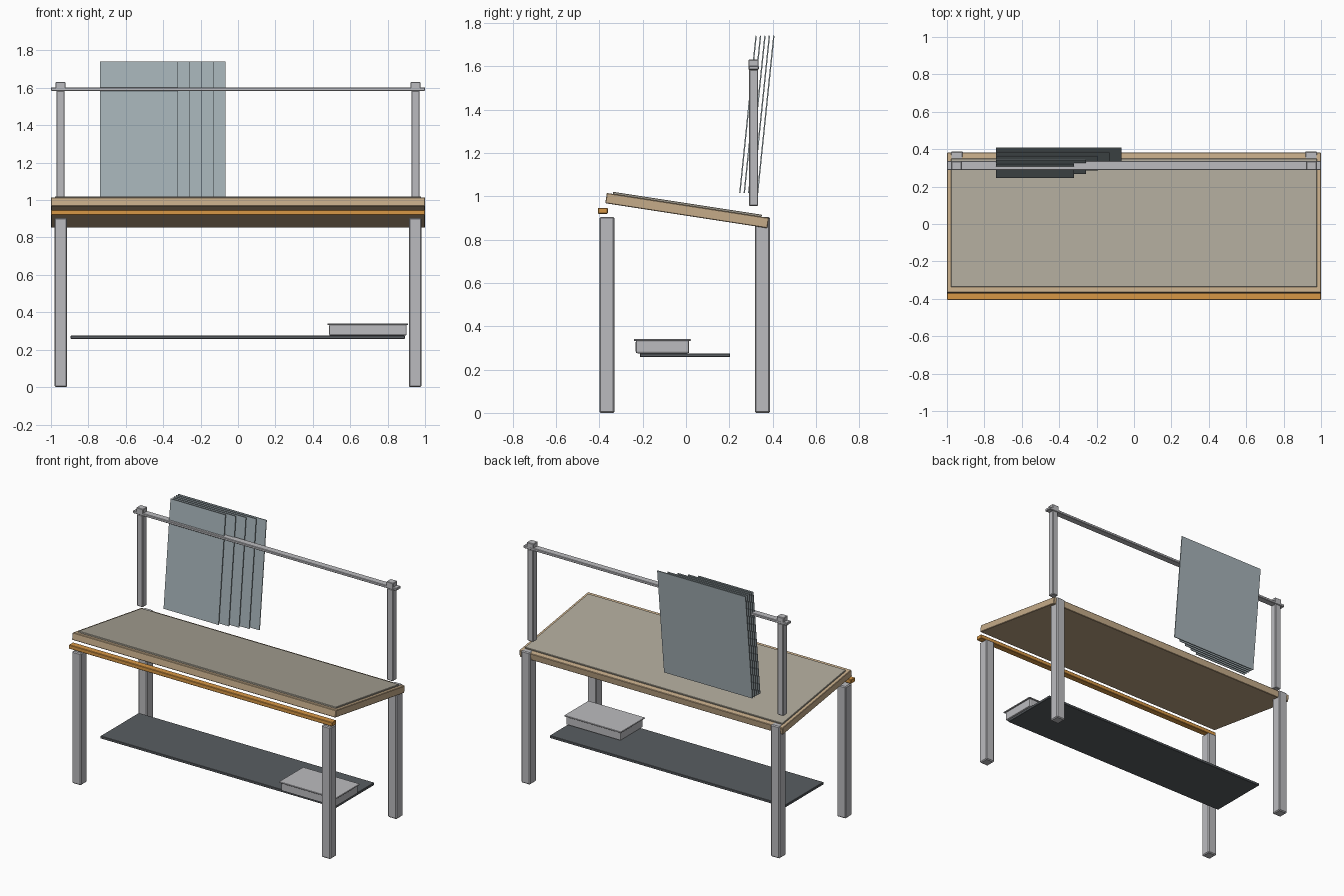
import bpy, math

if "Cube" in bpy.data.objects:
    bpy.data.objects.remove(bpy.data.objects["Cube"])


def material(name, rgb):
    m = bpy.data.materials.new(name)
    m.diffuse_color = (*rgb, 1)
    m.use_nodes = True
    m.node_tree.nodes["Principled BSDF"].inputs["Base Color"].default_value = m.diffuse_color
    return m


wood = material("wood", (0.56, 0.41, 0.25))
orange = material("orange", (0.68, 0.31, 0.06))
mat_tan = material("tan", (0.42, 0.39, 0.32))
slate = material("slate", (0.10, 0.11, 0.12))
glass = material("blue_grey", (0.38, 0.45, 0.48))
steel = material("steel", (0.50, 0.50, 0.52))


def box(name, centre, size, mat, bevel=0.0, tilt=0.0, segments=1):
    bpy.ops.mesh.primitive_cube_add(size=1, location=centre)
    ob = bpy.context.object
    ob.name = name
    ob.scale = size
    bpy.ops.object.transform_apply(location=False, rotation=False, scale=True)
    ob.rotation_euler.x = tilt
    ob.data.materials.append(mat)
    if bevel:
        b = ob.modifiers.new("bevel", 'BEVEL')
        b.width = bevel
        b.segments = segments
    return ob


def span(name, x, y, z, mat, bevel=0.0, segments=1):
    centre = [(a + b) / 2 for a, b in (x, y, z)]
    size = [b - a for a, b in (x, y, z)]
    return box(name, centre, size, mat, bevel, 0.0, segments)


# Legs and rear uprights, mirrored left and right
for side, s in (("left", -1), ("right", 1)):
    box(f"front_leg_{side}", (s * 0.947, -0.365, 0.4525), (0.067, 0.07, 0.905), steel, 0.006)
    box(f"back_leg_{side}", (s * 0.947, 0.353, 0.4525), (0.067, 0.07, 0.905), steel, 0.006)
    box(f"upright_{side}", (s * 0.949, 0.312, 1.27), (0.045, 0.043, 0.63), steel, 0.004)
    box(f"upright_cap_{side}", (s * 0.949, 0.312, 1.608), (0.052, 0.047, 0.045), steel, 0.003)

# Cross rail
span("cross_rail", (-1, 1), (0.289, 0.336), (1.584, 1.602), steel, 0.003)

# Tilted top with inset work surface
tilt = -math.radians(8.75)
cy, cz = 0.005, 0.934
box("tabletop", (0, cy, cz), (2.0, 0.757, 0.048), wood, 0.003, tilt)
off = 0.0275
box("work_surface", (0, cy - math.sin(tilt) * off - 0.003, cz + math.cos(tilt) * off),
    (1.955, 0.695, 0.013), mat_tan, 0.002, tilt)

# Front ledge
span("front_ledge", (-1, 1), (-0.406, -0.361), (0.919, 0.947), orange, 0.003)

# Lower shelf
span("lower_shelf", (-0.895, 0.893), (-0.213, 0.203), (0.258, 0.275), slate, 0.002)

# Tray with a lip, resting on the shelf
span("tray_body", (0.487, 0.902), (-0.232, 0.015), (0.275, 0.336), steel, 0.008, 2)
span("tray_lip", (0.479, 0.91), (-0.241, 0.022), (0.332, 0.340), steel, 0.002)

# Leaning sheets, flush at the left and wider toward the back
lean = -math.radians(5.9)
for i in range(5):
    width = 0.417 + 0.0633 * i
    box(f"sheet_{i + 1}", (-0.737 + width / 2, 0.286 + 0.0205 * i, 1.378),
        (width, 0.006, 0.73), glass, 0, lean)
